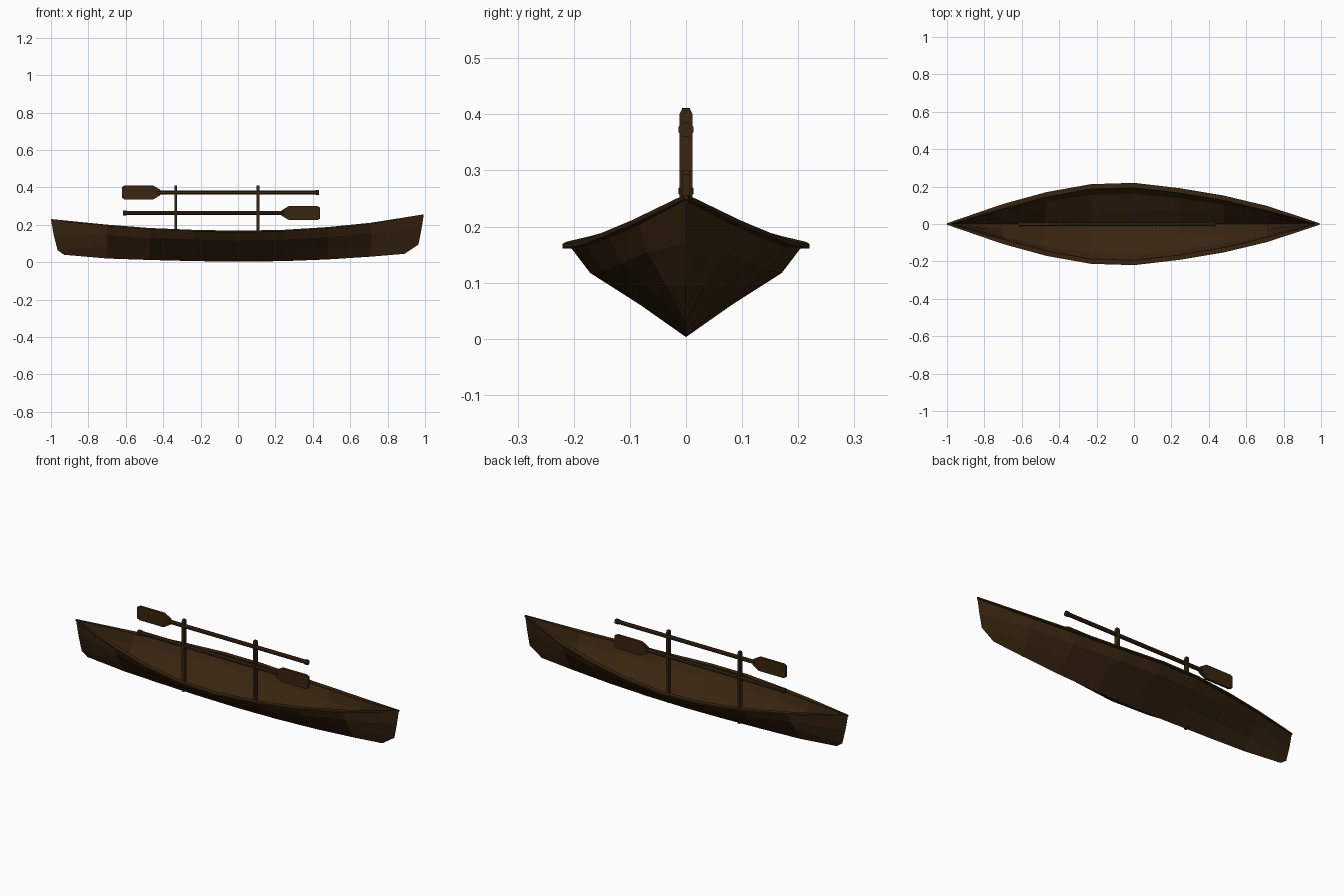
import bpy
import bmesh
from math import cos, sin, pi

cube = bpy.data.objects.get("Cube")
if cube:
    bpy.data.objects.remove(cube, do_unlink=True)

wood = bpy.data.materials.new("dark_brown_wood")
wood.use_nodes = True
WOOD = (0.04, 0.018, 0.005, 1)
wood.diffuse_color = WOOD
bsdf = next(n for n in wood.node_tree.nodes if n.type == 'BSDF_PRINCIPLED')
bsdf.inputs["Base Color"].default_value = WOOD
bsdf.inputs["Roughness"].default_value = 0.8


def loft(name, rings, caps=True):
    """Skin a row of closed rings, welding points that meet."""
    bm = bmesh.new()
    rows = [[bm.verts.new(p) for p in ring] for ring in rings]
    n = len(rows[0])
    for a, b in zip(rows, rows[1:]):
        for i in range(n):
            j = (i + 1) % n
            bm.faces.new((a[i], a[j], b[j], b[i]))
    if caps:
        bm.faces.new(rows[0])
        bm.faces.new(rows[-1])
    bmesh.ops.remove_doubles(bm, verts=bm.verts, dist=0.0005)
    bmesh.ops.recalc_face_normals(bm, faces=bm.faces)
    mesh = bpy.data.meshes.new(name)
    bm.to_mesh(mesh)
    bm.free()
    mesh.materials.append(wood)
    ob = bpy.data.objects.new(name, mesh)
    bpy.context.collection.objects.link(ob)
    return ob


# Hull stations: x, half beam, sheer height, keel height
STATIONS = [(-0.7, 0.107, 0.198, 0.02), (-0.47, 0.17, 0.18, 0.012),
            (-0.23, 0.213, 0.17, 0.006), (0, 0.22, 0.166, 0.003),
            (0.24, 0.192, 0.17, 0.006), (0.48, 0.152, 0.185, 0.015),
            (0.71, 0.097, 0.208, 0.03)]
# Stem outlines (x, z) from keel up to the tip
LEFT_STEM = [(-0.93, 0.04), (-0.965, 0.065), (-0.985, 0.145), (-1, 0.228)]
RIGHT_STEM = [(0.89, 0.045), (0.965, 0.095), (0.98, 0.17), (0.993, 0.253)]
# Cross-section as fractions of half beam and depth
SECTION = [(0, 0), (0.39, 0.35), (0.82, 0.7), (1, 1)]


def both_sides(half):
    return [(x, -y, z) for x, y, z in reversed(half[1:])] + half


def hull_ring(x, beam, top, keel):
    def skin(w, low):
        return both_sides([(x, w * fy, low + (top - low) * fz)
                           for fy, fz in SECTION])
    return skin(beam - 0.012, keel) + skin(beam - 0.024, keel + 0.012)[::-1]


def stem_ring(stem):
    outer = both_sides([(x, 0, z) for x, z in stem])
    inner = [(x * 0.98, y, z + 0.008 * (z < 0.2)) for x, y, z in outer]
    return outer + inner[::-1]


loft("hull", [stem_ring(LEFT_STEM)] + [hull_ring(*s) for s in STATIONS]
     + [stem_ring(RIGHT_STEM)], caps=False)


# Gunwale strips along both top edges
def rail_ring(x, beam, top, side):
    inner = max(beam - 0.026, 0)
    return [(x, side * y, top + dz) for y, dz in
            ((inner, -0.005), (beam, -0.005), (beam, 0.003), (inner, 0.003))]


tips = [(*LEFT_STEM[-1],), (*RIGHT_STEM[-1],)]
line = ([(tips[0][0], 0.004, tips[0][1])] + [s[:3] for s in STATIONS]
        + [(tips[1][0], 0.004, tips[1][1])])
for side, label in ((1, "back"), (-1, "front")):
    loft(label + "_gunwale", [rail_ring(*p, side) for p in line])


# Upright posts with chamfered tops
for x, label in ((-0.333, "right"), (0.107, "left")):
    outline = [(-0.012, 0.01), (0.012, 0.01), (0.012, 0.4),
               (0.007, 0.41), (-0.007, 0.41), (-0.012, 0.4)]
    loft(label + "_post", [[(x + dx, y, z) for y, z in outline]
                           for dx in (-0.007, 0.007)])


# Paddles: d is the direction from the blade towards the grip
def paddle(label, x, z, d):
    def rod(name, start, end, radius):
        loft(label + name, [[(x + d * u, radius * cos(k * pi / 4 + pi / 8),
                              z + radius * sin(k * pi / 4 + pi / 8))
                             for k in range(8)] for u in (start, end)])
    half = [(0, 0.03), (0.015, 0.038), (0.165, 0.038), (0.205, 0.014)]
    outline = half + [(u, -h) for u, h in reversed(half)]
    loft(label + "_paddle_blade", [[(x + d * u, y, z + h) for u, h in outline]
                                   for y in (-0.007, 0.007)])
    rod("_paddle_shaft", 0.19, 1.04, 0.011)
    rod("_paddle_grip", 1.035, 1.053, 0.014)


paddle("upper", -0.62, 0.373, 1)
paddle("lower", 0.438, 0.263, -1)
